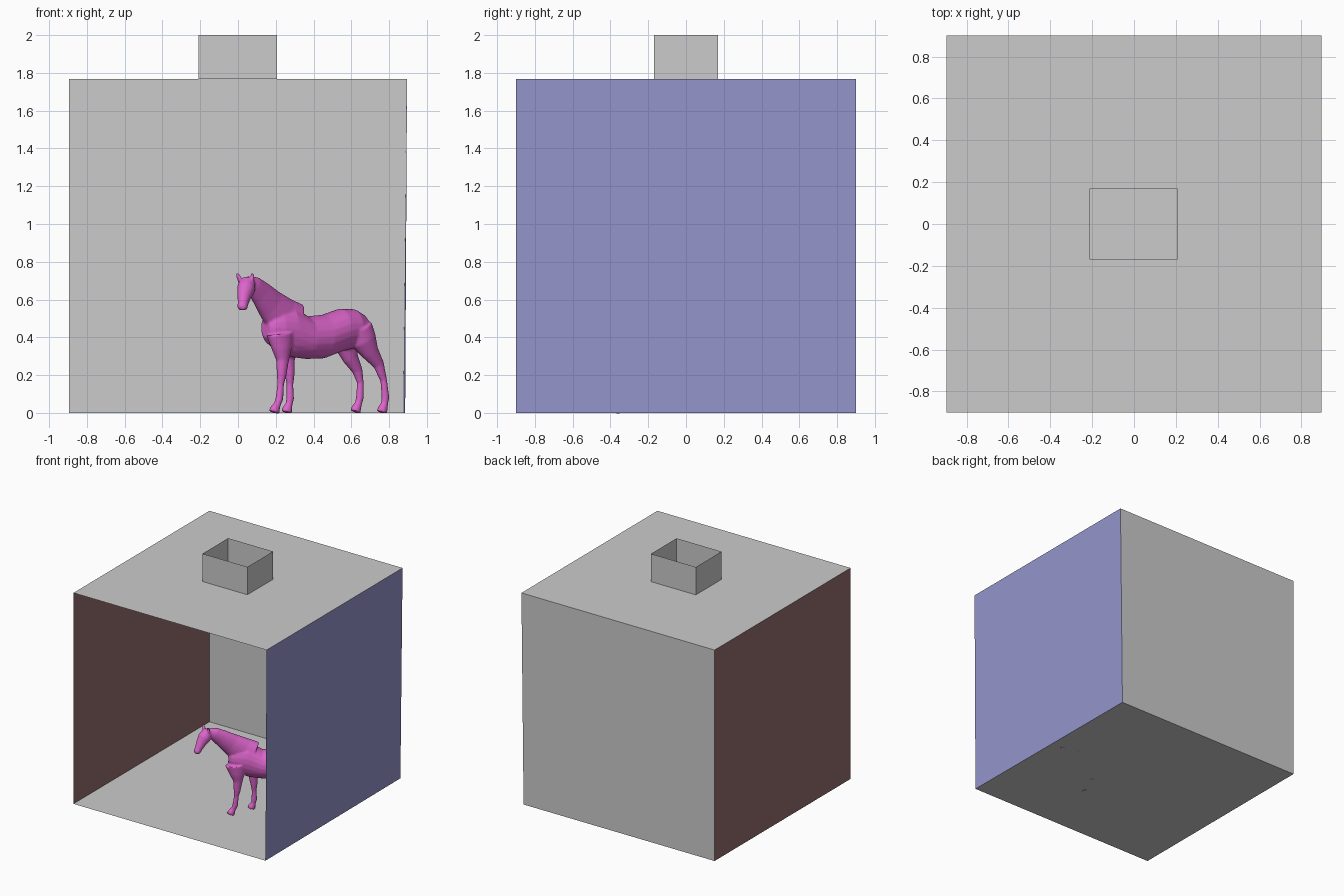
import bpy, bmesh
from math import sin, cos, pi, radians
from mathutils import Vector

if "Cube" in bpy.data.objects:
    bpy.data.objects.remove(bpy.data.objects["Cube"])


def material(name, rgb):
    m = bpy.data.materials.new(name)
    m.diffuse_color = (*rgb, 1)
    m.use_nodes = True
    m.node_tree.nodes["Principled BSDF"].inputs["Base Color"].default_value = m.diffuse_color
    return m


def add_object(name, bm, mat=None):
    me = bpy.data.meshes.new(name)
    bm.to_mesh(me)
    bm.free()
    ob = bpy.data.objects.new(name, me)
    bpy.context.collection.objects.link(ob)
    if mat:
        me.materials.append(mat)
    return ob


def quad(name, pts, mat=None):
    bm = bmesh.new()
    bm.faces.new([bm.verts.new(p) for p in pts])
    return add_object(name, bm, mat)


# Room corners: the right wall leans in slightly at the bottom
X, Y, H = 0.895, 0.9, 1.767
fl, bl = Vector((-X, -Y, 0)), Vector((-X, Y, 0))
fr, br = Vector((0.885, -Y, 0)), Vector((0.875, Y, 0))
FL, BL, FR, BR = [Vector((x, y, H)) for x, y in ((-X, -Y), (-X, Y), (X, -Y), (X, Y))]
quad("floor", [fl, fr, br, bl])
quad("back_wall", [bl, br, BR, BL])
quad("left_wall", [fl, bl, BL, FL], material("red", (0.3, 0.15, 0.15)))
quad("right_wall", [fr, FR, BR, br], material("blue", (0.3, 0.3, 0.6)))


def ring_strip(name, loop_a, loop_b):
    """Four quads joining two rectangles."""
    bm = bmesh.new()
    a = [bm.verts.new(p) for p in loop_a]
    b = [bm.verts.new(p) for p in loop_b]
    for i in range(4):
        j = (i + 1) % 4
        bm.faces.new((a[i], a[j], b[j], b[i]))
    return add_object(name, bm)


# Ceiling with its light opening, and the open shaft above it
def opening(z):
    return [(-0.21, -0.17, z), (0.206, -0.17, z), (0.206, 0.17, z), (-0.21, 0.17, z)]


ring_strip("ceiling", [FL, FR, BR, BL], opening(H))
ring_strip("light_shaft", opening(H), opening(2.0))

# Horse frame: turned 35 degrees, points given as (x seen from front, sideways offset, z)
A = radians(35)
SIDE = Vector((sin(A), -cos(A), 0))


def place(x, v, z):
    u = (x - 0.225 - v * sin(A)) / cos(A)
    return Vector((x, -0.28 + u * sin(A) - v * cos(A), z))


horse = bmesh.new()


def tube(path, upright=False, n=20):
    """Loft elliptical rings (x, v, z, side radius, other radius) along a path."""
    pts = [place(*p[:3]) for p in path]
    rings = []
    for i, p in enumerate(path):
        t = (pts[min(i + 1, len(pts) - 1)] - pts[max(i - 1, 0)]).normalized()
        if upright:
            side, up = SIDE, Vector((0, 0, 1))
        else:
            side = (SIDE - t * SIDE.dot(t)).normalized()
            up = t.cross(side)
        rings.append([horse.verts.new(pts[i] + side * p[3] * cos(2 * pi * k / n)
                                      + up * p[4] * sin(2 * pi * k / n)) for k in range(n)])
    faces = [horse.faces.new(rings[0][::-1]), horse.faces.new(rings[-1])]
    for a, b in zip(rings, rings[1:]):
        for k in range(n):
            faces.append(horse.faces.new((a[k], a[(k + 1) % n], b[(k + 1) % n], b[k])))
    bmesh.ops.recalc_face_normals(horse, faces=faces)


# Barrel from chest to rump
tube([(.145, 0, .45, .04, .05), (.165, 0, .45, .07, .085), (.205, 0, .448, .088, .115),
      (.27, 0, .437, .098, .14), (.36, 0, .398, .108, .113), (.45, 0, .404, .112, .116),
      (.54, 0, .438, .108, .114), (.61, 0, .446, .098, .104), (.655, 0, .44, .078, .082),
      (.68, 0, .435, .045, .05)], upright=True)
# Neck
tube([(.29, 0, .47, .075, .12), (.23, 0, .51, .07, .11), (.17, .015, .575, .055, .085),
      (.12, .035, .635, .043, .066), (.085, .048, .672, .038, .052), (.06, .056, .69, .03, .036)])
# Head, turned towards the front
tube([(.062, .048, .70, .028, .025), (.05, .062, .685, .044, .044), (.042, .08, .655, .046, .05),
      (.032, .10, .615, .034, .038), (.027, .117, .58, .027, .029),
      (.023, .125, .558, .028, .027), (.022, .125, .545, .02, .018)])
# Ears
tube([(.022, .035, .685, .02, .014), (.005, .022, .715, .016, .011), (-.006, .017, .741, .006, .006)])
tube([(.068, .08, .685, .02, .014), (.075, .092, .715, .016, .011), (.077, .097, .741, .006, .006)])


def leg(upper, lower, v):
    """Muscled upper points with radii, then cannon, fetlock and hoof."""
    radii = [(.017, .018), (.020, .021), (.018, .019), (.025, .027), (.027, .030)]
    tube([(x, v, z, a, b) for x, z, a, b in upper]
         + [(x, v, z, a, b) for (x, z), (a, b) in zip(lower, radii)])


# Front legs: left (near) then right (far)
leg([(.225, .42, .05, .085), (.232, .34, .042, .058), (.236, .28, .030, .036), (.231, .2, .024, .026)],
    [(.226, .15), (.219, .075), (.208, .045), (.196, .022), (.191, .003)], .054)
leg([(.235, .42, .05, .085), (.255, .34, .042, .055), (.268, .28, .030, .035), (.274, .2, .024, .026)],
    [(.275, .15), (.276, .075), (.27, .045), (.261, .022), (.257, .003)], -.054)
# Hind legs: left (near) then right (far)
leg([(.64, .45, .055, .08), (.665, .385, .055, .075), (.70, .32, .04, .05), (.745, .255, .023, .032)],
    [(.772, .17), (.78, .08), (.776, .05), (.766, .022), (.762, .003)], .052)
leg([(.555, .43, .055, .08), (.575, .36, .05, .068), (.595, .29, .036, .045), (.632, .225, .023, .03)],
    [(.648, .16), (.645, .08), (.638, .05), (.626, .024), (.621, .006)], -.052)

# Fuse the horse into one smooth skin
ob = add_object("horse", horse, material("magenta", (0.72, 0.13, 0.6)))
rm = ob.modifiers.new("fuse", 'REMESH')
rm.mode = 'VOXEL'
rm.voxel_size = 0.006
rm.use_smooth_shade = True
sm = ob.modifiers.new("soften", 'SMOOTH')
sm.factor = 0.5
sm.iterations = 5
